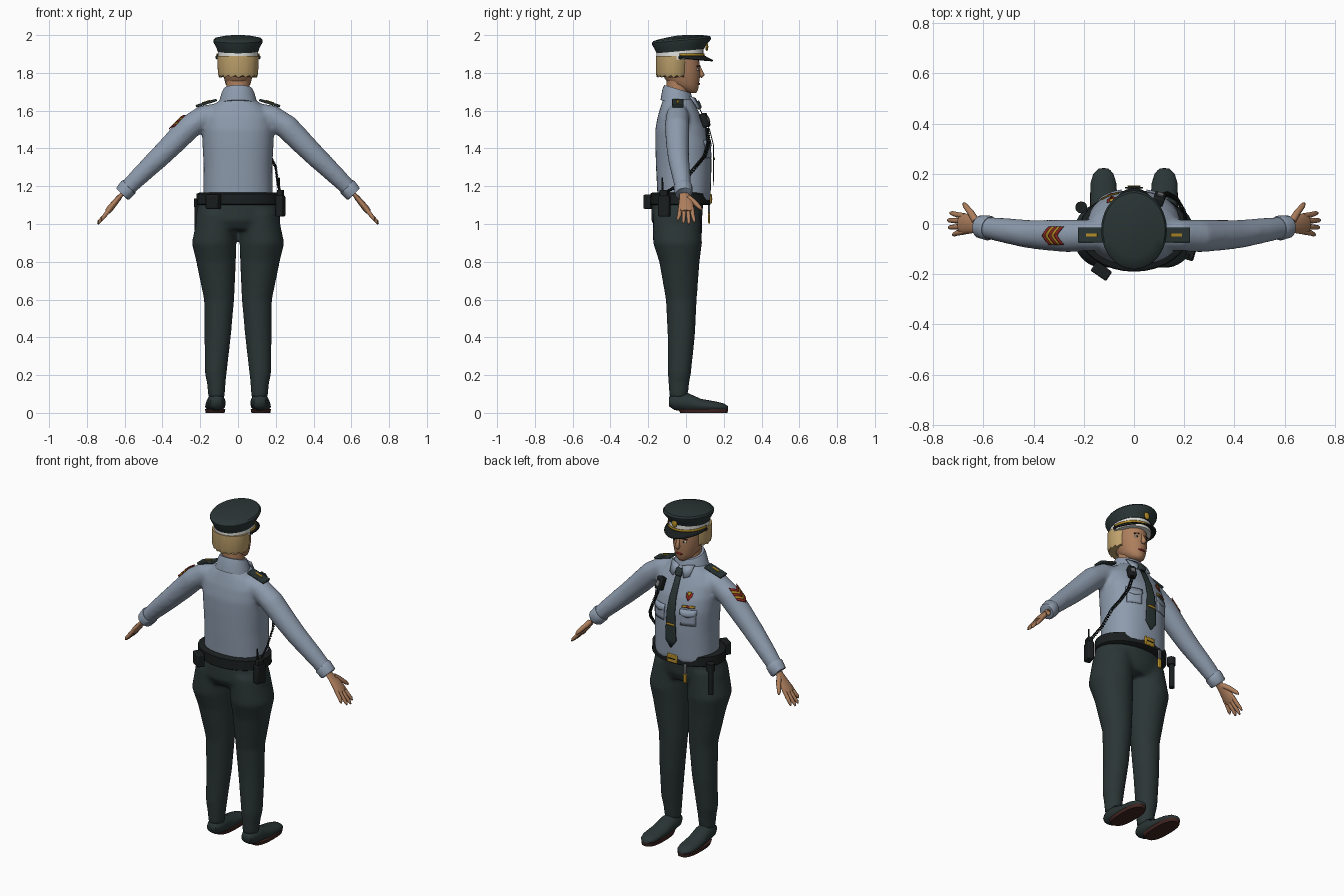
import bpy, bmesh, math
from mathutils import Vector, Matrix

if "Cube" in bpy.data.objects:
    bpy.data.objects.remove(bpy.data.objects["Cube"], do_unlink=True)


def material(name, *rgb):
    m = bpy.data.materials.new(name)
    m.use_nodes = True
    m.diffuse_color = (*rgb, 1)
    m.node_tree.nodes["Principled BSDF"].inputs["Base Color"].default_value = (*rgb, 1)
    return m


SHIRT = material("pale_blue_cloth", .27, .33, .42)
TROUSER = material("dark_green_cloth", .024, .036, .036)
BLACK = material("black_leather", .01, .013, .013)
SKIN = material("skin", .42, .21, .11)
HAIR = material("blond_hair", .52, .36, .15)
WHITE = material("white", .75, .75, .72)
GOLD = material("gold", .45, .26, .02)
RED = material("red", .26, .02, .015)
BROWN = material("dark_brown", .05, .018, .015)
GREY = material("grey_metal", .18, .19, .2)


# ---- helpers ----
def ring(c, a, b, n=28, e=2):
    """Superellipse of n points around c with half axes a and b."""
    out = []
    for i in range(n):
        t = math.tau * i / n
        k, s = math.cos(t), math.sin(t)
        out.append(c + a * math.copysign(abs(k) ** (2 / e), k)
                   + b * math.copysign(abs(s) ** (2 / e), s))
    return out


def skin(bm, rings):
    rows = [[bm.verts.new(p) for p in r] for r in rings]
    for lo, hi in zip(rows, rows[1:]):
        for i in range(len(lo)):
            j = (i + 1) % len(lo)
            bm.faces.new((lo[i], lo[j], hi[j], hi[i]))
    bm.faces.new(rows[0][::-1])
    bm.faces.new(rows[-1])


def loft(bm, sections, x=0, tilt=0, e=2, n=32):
    """Stack of sections: z, x centre, y centre, x radius, y radius."""
    rings = []
    for z, xc, yc, rx, ry in sections:
        r = ring(Vector((x + xc, yc, z)), Vector((rx, 0, 0)), Vector((0, ry, 0)), n, e)
        rings.append([p + Vector((0, 0, tilt * (p.y - yc))) for p in r])
    skin(bm, rings)


def tube(bm, path, flat=1, s=1, side=(0, 1, 0), n=16):
    """Tube along points x, y, z, radius; s=-1 mirrors it in x."""
    pts = [Vector((p[0] * s, p[1], p[2])) for p in path]
    rings = []
    for i, p in enumerate(pts):
        t = (pts[min(i + 1, len(pts) - 1)] - pts[max(i - 1, 0)]).normalized()
        a = Vector(side)
        a = (a - t * a.dot(t)).normalized()
        rings.append(ring(p, a * path[i][3], t.cross(a) * path[i][3] * flat, n))
    skin(bm, rings)


def finish(name, bm, mat, angle=40, voxel=0):
    bmesh.ops.recalc_face_normals(bm, faces=bm.faces)
    me = bpy.data.meshes.new(name)
    bm.to_mesh(me)
    bm.free()
    me.materials.append(mat)
    me.shade_smooth()
    me.set_sharp_from_angle(angle=math.radians(angle))
    ob = bpy.data.objects.new(name, me)
    bpy.context.collection.objects.link(ob)
    if voxel:
        m = ob.modifiers.new("Blend", 'REMESH')
        m.mode, m.voxel_size, m.use_smooth_shade = 'VOXEL', voxel, True
        m = ob.modifiers.new("Soften", 'SMOOTH')
        m.factor, m.iterations = .5, 8
    return ob


def make(name, mat, fn, *args, angle=40, voxel=0, **kw):
    bm = bmesh.new()
    fn(bm, *args, **kw)
    return finish(name, bm, mat, angle, voxel)


def box(name, mat, loc, size, rot=(0, 0, 0), bevel=.004):
    bm = bmesh.new()
    bmesh.ops.create_cube(bm, size=1, matrix=Matrix.Diagonal((*size, 1)))
    ob = finish(name, bm, mat)
    ob.location, ob.rotation_euler = loc, rot
    if bevel:
        m = ob.modifiers.new("Bevel", 'BEVEL')
        m.width, m.segments = bevel, 2
    return ob


def ball(name, mat, loc, size):
    bm = bmesh.new()
    bmesh.ops.create_uvsphere(bm, u_segments=16, v_segments=10, radius=1,
                              matrix=Matrix.Translation(loc) @ Matrix.Diagonal((*size, 1)))
    return finish(name, bm, mat, 180)


def sheet(name, mat, rows, thick=.004):
    bm = bmesh.new()
    vs = [[bm.verts.new(p) for p in r] for r in rows]
    for a, b in zip(vs, vs[1:]):
        for i in range(len(a) - 1):
            bm.faces.new((a[i], a[i + 1], b[i + 1], b[i]))
    m = finish(name, bm, mat).modifiers.new("Thickness", 'SOLIDIFY')
    m.thickness, m.offset = thick, 0


# ---- shirt ----
TORSO = [(1.12, 0, -.01, .185, .14), (1.3, 0, -.012, .182, .147), (1.42, 0, -.015, .188, .148),
         (1.5, 0, -.025, .19, .138), (1.57, 0, -.035, .18, .115), (1.62, 0, -.04, .14, .095),
         (1.665, 0, -.045, .085, .075)]
ARM = [(.08, -.045, 1.59, .055), (.18, -.045, 1.568, .062), (.26, -.047, 1.512, .066),
       (.34, -.045, 1.43, .062), (.42, -.04, 1.35, .057), (.52, -.025, 1.255, .05),
       (.605, -.012, 1.17, .042)]
bm = bmesh.new()
loft(bm, TORSO, e=2.3)
for s in (1, -1):
    tube(bm, ARM, s=s)
finish("shirt", bm, SHIRT, voxel=.011)
make("collar", SHIRT, loft, [(1.63, 0, -.045, .105, .09), (1.69, 0, -.045, .088, .08),
     (1.715, 0, -.045, .076, .07)], tilt=-.3)


def chest(x, z):
    """Front surface of the shirt."""
    for a, b in zip(TORSO, TORSO[1:]):
        if a[0] <= z <= b[0]:
            f = (z - a[0]) / (b[0] - a[0])
            yc, rx, ry = (a[k] + f * (b[k] - a[k]) for k in (2, 3, 4))
            return yc + ry * max(0, 1 - abs(x / rx) ** 2.3) ** (1 / 2.3)
    return .03


def patch(name, mat, rows, off=.004, cols=6):
    """Plate on the chest from rows of z, x start, x end."""
    sheet(name, mat, [[(x, chest(x, z) + off, z) for x in
                       [a + (b - a) * i / cols for i in range(cols + 1)]] for z, a, b in rows])


patch("tie", TROUSER, [(1.61, -.016, .016), (1.57, -.018, .018), (1.5, -.022, .022),
      (1.42, -.027, .027), (1.3, -.034, .034), (1.25, -.036, .036), (1.205, -.003, .003)], .012)
box("tie_knot", TROUSER, (0, .066, 1.63), (.04, .025, .045), (.4, 0, 0), .008)
patch("tie_clip", GOLD, [(1.352, -.025, .025), (1.34, -.025, .025)], .017)
for s, side in ((1, "left"), (-1, "right")):
    patch(side + "_pocket", SHIRT, [(1.43 - .02 * i, s * .055, s * .135) for i in range(5)], .002)
    patch(side + "_pocket_flap", SHIRT, [(1.445, s * .05, s * .14), (1.415, s * .05, s * .14),
                                         (1.4, s * .09, s * .1)], .005)
    # collar points
    sheet(side + "_collar_point", SHIRT, [[(s * .01, .05, 1.665), (s * .075, .02, 1.675)],
                                          [(s * .035, .075, 1.605), (s * .065, .06, 1.615)]], .006)
    tilt = .3
    box(side + "_epaulette", TROUSER, (s * .168, -.043, 1.64), (.115, .06, .014), (0, s * tilt, 0))
    box(side + "_epaulette_bar", GOLD, (s * .168, -.043, 1.648), (.045, .012, .006), (0, s * tilt, 0), 0)
    make(side + "_cuff", SHIRT, tube, [(.575, -.017, 1.2, .046), (.58, -.016, 1.195, .05),
         (.61, -.011, 1.16, .046), (.613, -.011, 1.157, .04)], s=s)
patch("badge", RED, [(1.535, -.108, -.072), (1.515, -.106, -.074), (1.495, -.092, -.088)], .006)
patch("badge_crest", GOLD, [(1.542, -.1, -.08), (1.52, -.094, -.086)], .009)
patch("ribbon_bar", GOLD, [(1.468, -.13, -.06), (1.455, -.13, -.06)], .006)
patch("ribbon_centre", RED, [(1.467, -.104, -.086), (1.456, -.104, -.086)], .008)

# sleeve chevrons, curved round the upper arm
for k in range(5):
    down, out = Vector((-.69, 0, -.72)), Vector((-.72, 0, .69))
    rows = []
    for i in range(9):
        y = -.036 + .009 * i
        base = Vector((-.285, -.046 + y, 1.487)) + out * (math.sqrt(.066 ** 2 - y * y) + .003)
        u = .045 - .017 * k - abs(y) * .8
        rows.append([base + down * u, base + down * (u - .017)])
    sheet("sleeve_chevron", (RED, GOLD)[k % 2], rows)

# ---- trousers and shoes ----
bm = bmesh.new()
loft(bm, [(.97, 0, -.045, .2, .11), (1.02, 0, -.05, .228, .135), (1.12, 0, -.045, .208, .137)])
for s in (1, -1):
    loft(bm, [(.08, s * .114, -.04, .043, .048), (.16, s * .115, -.038, .05, .056),
              (.21, s * .118, -.035, .058, .062), (.4, s * .108, -.025, .07, .072),
              (.6, s * .1, -.025, .08, .082), (.8, s * .116, -.035, .105, .107),
              (.9, s * .127, -.045, .118, .13), (1.06, s * .11, -.05, .1, .125)])
finish("trousers", bm, TROUSER, voxel=.012)
SHOE = [(.115, -.09, .06, .03, .025), (.115, -.06, .06, .045, .045), (.116, .01, .055, .05, .05),
        (.12, .08, .04, .053, .034), (.122, .16, .034, .052, .026), (.122, .2, .03, .04, .02),
        (.121, .222, .026, .018, .01)]
for s, side in ((1, "left"), (-1, "right")):
    bm = bmesh.new()
    skin(bm, [ring(Vector((s * x, y, z)), Vector((rx, 0, 0)), Vector((0, 0, rz)), 20)
              for x, y, z, rx, rz in SHOE])
    finish(side + "_shoe", bm, TROUSER, 60)
    make(side + "_sole", BROWN, loft, [(0, s * .121, .095, .05, .125), (.02, s * .121, .09, .054, .133)], e=2.6)

    # ---- hands ----
    bm = bmesh.new()
    tube(bm, [(.59, -.012, 1.185, .026), (.625, -.008, 1.145, .027), (.65, .0, 1.115, .038),
              (.675, .0, 1.085, .042), (.692, 0, 1.064, .036)], .42, s)
    for i, tip in enumerate((.722, .738, .742, .732)):
        y = -.031 + .021 * i
        tube(bm, [(.675, y, 1.085, .011), (.705, y * 1.15, 1.045, .011),
                  (tip - .006, y * 1.35, 1.765 - tip - .012, .009), (tip, y * 1.4, 1.753 - tip - .012, .004)], 1, s, n=8)
    tube(bm, [(.63, .012, 1.14, .016), (.65, .045, 1.115, .014), (.672, .072, 1.088, .011),
              (.678, .083, 1.076, .005)], 1, s, side=(1, 0, 0), n=8)
    finish(side + "_hand", bm, SKIN, 80)

# ---- head ----
bm = bmesh.new()
loft(bm, [(1.62, 0, -.045, .066, .06), (1.78, 0, -.045, .06, .058)])
loft(bm, [(1.694, 0, .03, .022, .024), (1.71, 0, .016, .045, .048), (1.74, 0, -.012, .066, .08),
          (1.79, 0, -.025, .078, .1), (1.84, 0, -.03, .081, .103), (1.9, 0, -.035, .08, .1)])
tube(bm, [(0, .068, 1.835, .008), (0, .078, 1.81, .01), (0, .084, 1.79, .015), (0, .076, 1.777, .009)],
     side=(1, 0, 0))
finish("head", bm, SKIN, 80)
for s, side in ((1, "left"), (-1, "right")):
    ball(side + "_eye", WHITE, (s * .032, .06, 1.818), (.013, .008, .007))
    ball(side + "_iris", BLACK, (s * .032, .066, 1.818), (.006, .004, .006))
    box(side + "_eyebrow", BROWN, (s * .034, .064, 1.836), (.032, .008, .005), (0, s * .1, -s * .35), 0)
ball("lips", RED, (0, .064, 1.742), (.022, .01, .007))

# ---- hair, with a ragged lower edge ----
bm = bmesh.new()
loft(bm, [(1.775, 0, -.068, .1, .086), (1.8, 0, -.07, .107, .09), (1.89, 0, -.068, .108, .092)], n=48)
bm.verts.ensure_lookup_table()
for i in range(48):
    bm.verts[i].co.z += .006 * (i % 3)
finish("hair", bm, HAIR)

# ---- cap ----
make("cap_band", WHITE, loft, [(1.872, 0, -.032, .107, .124), (1.928, 0, -.032, .107, .124)])
make("cap_crown", TROUSER, loft, [(1.915, 0, -.03, .109, .126), (1.93, 0, -.03, .113, .132),
     (1.962, 0, -.024, .13, .155), (1.972, 0, -.024, .131, .157), (1.982, 0, -.024, .124, .149),
     (1.99, 0, -.024, .09, .11), (1.999, 0, -.024, .02, .03)], tilt=.09, n=40)
rows, strap = [], []
for i in range(25):
    t = math.radians(-92 + 184 * i / 24)
    sn, c = math.sin(t), math.cos(t)
    reach = max(0, c) ** .6
    rows.append([(sn * (.106 + .012 * f), -.03 + c * (.12 + .052 * f * reach), 1.892 - (.008 + .02 * reach) * f)
                 for f in (0, .5, 1)])
    strap.append([(sn * .111, -.031 + c * .128, 1.89), (sn * .111, -.031 + c * .128, 1.903)])
sheet("cap_visor", BLACK, rows, .007)
sheet("cap_strap", GOLD, strap, .004)
ball("cap_badge", GOLD, (0, .11, 1.938), (.018, .008, .022))
for s in (1, -1):
    ball("cap_button", BLACK, (s * .112, -.03, 1.882), (.008, .01, .01))

# ---- belt and equipment ----
make("belt", BLACK, loft, [(1.1, 0, -.03, .214, .154), (1.105, 0, -.03, .221, .16),
     (1.16, 0, -.03, .219, .158), (1.166, 0, -.03, .205, .15)])
box("belt_buckle", GOLD, (0, .131, 1.133), (.065, .012, .05))
box("buckle_slot", BLACK, (0, .137, 1.133), (.045, .004, .006), bevel=0)
box("back_pouch", BLACK, (-.13, -.188, 1.118), (.075, .045, .075), (0, 0, -.6), .006)
box("radio_holster", BLACK, (.225, -.115, 1.095), (.038, .06, .11), (0, 0, -.3), .006)
box("radio", BLACK, (.225, -.115, 1.155), (.03, .045, .05), (0, 0, -.3))
make("radio_antenna", BLACK, tube, [(.219, -.125, 1.16, .006), (.217, -.125, 1.245, .004)], n=8)
make("baton", BLACK, tube, [(-.213, .068, .95, .016), (-.213, .068, 1.1, .016)], n=12)
make("baton_ring", BLACK, tube, [(-.21, .066, 1.09, .024), (-.21, .066, 1.135, .024)], n=12)
box("key_clip", GREY, (-.08, .122, 1.085), (.016, .012, .06))
box("keys", GOLD, (-.08, .122, 1.03), (.024, .01, .055))
box("microphone", BLACK, (.1, .1, 1.55), (.045, .035, .075), (.35, 0, -.3), .007)
box("microphone_grille", GREY, (.105, .118, 1.555), (.026, .006, .03), (.35, 0, -.3), 0)

# coiled cord wound round a path from the microphone to the radio
PATH = [Vector(p) for p in ((.105, .112, 1.515), (.135, .12, 1.43), (.17, .1, 1.36),
                            (.2, .05, 1.3), (.21, -.02, 1.22), (.222, -.1, 1.17))]
cord = bpy.data.curves.new("microphone_cord", 'CURVE')
cord.dimensions, cord.bevel_depth, cord.bevel_resolution = '3D', .0028, 1
steps = 300
line = cord.splines.new('POLY')
line.points.add(steps)
for i in range(steps + 1):
    f = min(i / steps * 5, 4.999)
    k = int(f)
    p = PATH[k].lerp(PATH[k + 1], f - k)
    t = i * math.tau / 8
    p = p + Vector((.5 * math.sin(t), math.cos(t), .6 * math.sin(t))) * .009
    line.points[i].co = (*p, 1)
cord.materials.append(BLACK)
bpy.context.collection.objects.link(bpy.data.objects.new("microphone_cord", cord))
